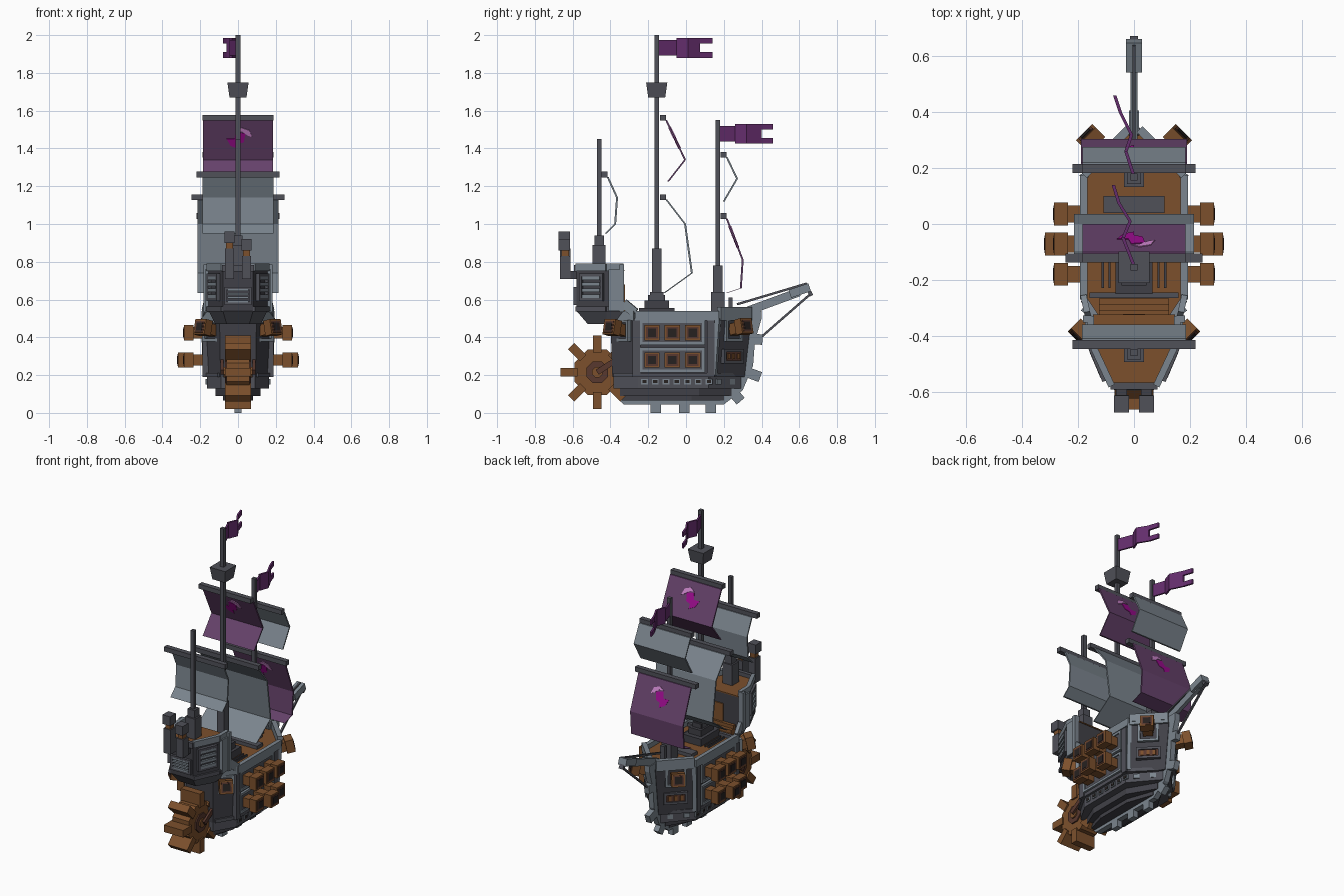
import bpy, bmesh
from math import radians, cos, sin, pi
from mathutils import Matrix, Vector

if "Cube" in bpy.data.objects:
    bpy.data.objects.remove(bpy.data.objects["Cube"])


def material(name, *rgb):
    lin = [((c / 255 + 0.055) / 1.055) ** 2.4 for c in rgb] + [1]
    m = bpy.data.materials.new(name)
    m.use_nodes = True
    m.diffuse_color = lin
    m.node_tree.nodes["Principled BSDF"].inputs["Base Color"].default_value = lin
    return m


dark = material("dark_grey", 64, 64, 71)
mid = material("mid_grey", 80, 81, 89)
light = material("light_grey", 123, 133, 142)
brown = material("wood_brown", 124, 80, 44)
umber = material("dark_brown", 88, 56, 46)
black = material("soot_black", 38, 33, 32)
plum = material("sail_purple", 102, 66, 107)
violet = material("flag_purple", 100, 45, 108)
magenta = material("magenta", 155, 12, 142)
pink = material("pink", 205, 135, 205)
FLIP = Matrix.Scale(-1, 4, (1, 0, 0))


def prism(name, pts, lo, hi, mat, axis="z", m=Matrix(), top=None):
    """Extrude a 2D outline along an axis, optionally to a different top outline."""
    put = {"x": lambda a, b, h: (h, a, b), "z": lambda a, b, h: (a, b, h)}[axis]
    bm = bmesh.new()
    low = [bm.verts.new(m @ Vector(put(a, b, lo))) for a, b in pts]
    high = [bm.verts.new(m @ Vector(put(a, b, hi))) for a, b in top or pts]
    bm.faces.new(low)
    bm.faces.new(high)
    for i in range(len(low)):
        j = (i + 1) % len(low)
        bm.faces.new((low[i], low[j], high[j], high[i]))
    bmesh.ops.recalc_face_normals(bm, faces=bm.faces)
    me = bpy.data.meshes.new(name)
    bm.to_mesh(me)
    bm.free()
    me.materials.append(mat)
    ob = bpy.data.objects.new(name, me)
    bpy.context.collection.objects.link(ob)
    return ob


def box(name, c, size, mat, m=Matrix()):
    x, y, z = (s / 2 for s in size)
    return prism(name, [(-x, -y), (x, -y), (x, y), (-x, y)], -z, z, mat,
                 m=m @ Matrix.Translation(c))


def beam(name, p, q, w, h, mat):
    p, q = Vector(p), Vector(q)
    d = q - p
    m = Matrix.Translation((p + q) / 2) @ d.to_track_quat("Y", "Z").to_matrix().to_4x4()
    return box(name, (0, 0, 0), (w, d.length, h), mat, m)


def mirrored(half):
    return half + [(-x, y) for x, y in reversed(half)]


def place(x, y, z, turn, tilt=0):
    return (Matrix.Translation((x, y, z)) @ Matrix.Rotation(radians(turn), 4, "Z")
            @ Matrix.Rotation(radians(-tilt), 4, "Y"))


def rail(name, pts, w, z, h, mat):
    for (a, b), (c, d) in zip(pts, pts[1:]):
        for s in (-1, 1):
            beam(name, (s * a, b, z), (s * c, d, z), w, h, mat)


def plan(w, bow, stern):
    return mirrored([(w * 0.55, stern), (w, stern + 0.13), (w, bow - 0.17), (0.02, bow)])


# Hull: stepped bottom, belt, main body
prism("hull_bottom", plan(0.08, 0.2, -0.34), 0.065, 0.1, dark)
prism("hull_bilge", plan(0.12, 0.24, -0.36), 0.09, 0.135, dark)
prism("hull_belt", plan(0.165, 0.29, -0.385), 0.13, 0.2, mid)
hull_top = plan(0.178, 0.345, -0.4)
prism("hull_body", plan(0.168, 0.31, -0.39), 0.19, 0.5, dark, top=hull_top)
prism("main_deck", plan(0.172, 0.33, -0.39), 0.5, 0.508, brown)
gunwale = [(0.1, -0.39), (0.18, -0.27), (0.18, 0.175), (0.02, 0.34)]
rail("gunwale", gunwale, 0.026, 0.515, 0.05, light)
rail("bow_rail", gunwale[2:], 0.03, 0.535, 0.05, light)
rail("lower_wale", [(0.1, -0.38), (0.17, -0.26), (0.17, 0.14), (0.02, 0.29)], 0.02, 0.2, 0.022, mid)

# Keel, stem and keel teeth
prism("keel", [(-.4, .12), (-.33, .045), (.2, .045), (.3, .12), (.355, .25), (.365, .38),
               (.4, .5), (.4, .54), (.32, .54), (.3, .25), (.25, .14), (.19, .08), (-.3, .08)],
      -0.018, 0.018, light, "x")
for y, z, a in [(-.16, .03, 0), (-.01, .03, 0), (.13, .03, 0), (.27, .085, 40), (.365, .2, 70), (.375, .39, 85)]:
    m = Matrix.Translation((0, y, z)) @ Matrix.Rotation(radians(a), 4, "X")
    box("keel_tooth", (0, 0, 0), (0.036, 0.055, 0.06), light, m)


def cannon(m, reach=0.1):
    stem = reach - 0.05
    box("cannon_neck", (stem / 2, 0, 0), (stem, 0.06, 0.06), brown, m)
    box("cannon_head", (stem + 0.025, 0, 0), (0.05, 0.082, 0.082), brown, m)
    box("cannon_rim", (reach, 0, 0), (0.004, 0.062, 0.062), umber, m)
    box("cannon_bore", (reach + 0.001, 0, 0), (0.006, 0.044, 0.044), black, m)


def frame(name, m, w, h, mat, t=0.016):
    for s in (-1, 1):
        box(name, (0, 0, s * h / 2), (t, w + 0.015, 0.015), mat, m)
        box(name, (0, s * w / 2, 0), (t, 0.015, h), mat, m)


def louvre(m, w, h):
    frame("louvre_frame", m, w, h, mid, 0.02)
    for i in range(4):
        box("louvre_slat", (0.004, 0, (i - 1.5) * h / 4), (0.014, w * 0.85, h / 7), light, m)


for flip in (Matrix(), FLIP):
    # Broadside cannons and their frames
    for z in (0.425, 0.28):
        side = flip @ Matrix.Translation((0.178, -0.072, z))
        box("gun_panel", (-0.004, 0, 0), (0.016, 0.32, 0.12), mid, side)
        frame("gun_frame", side, 0.33, 0.115, light, 0.022)
        for y in (-0.108, 0, 0.108):
            cannon(side @ Matrix.Translation((0, y, 0)), 0.14 if z < 0.3 and y == 0 else 0.108)
    for y in (-0.262, 0.13):
        box("hull_post", (0.172, y, 0.345), (0.03, 0.04, 0.31), mid, flip)
    # Belt ports
    for i in range(7):
        box("belt_port", (0.165, -0.22 + i * 0.057, 0.165), (0.012, 0.035, 0.028), light, flip)
        box("belt_port_hole", (0.168, -0.22 + i * 0.057, 0.165), (0.01, 0.023, 0.016), black, flip)
    # Bow panel: cannon, grille and trim
    bow = flip @ place(0.1, 0.25, 0.44, 45)
    frame("bow_gun_frame", bow, 0.11, 0.11, light, 0.024)
    cannon(flip @ place(0.1, 0.25, 0.44, 45, 12), 0.105)
    grille = flip @ place(0.095, 0.245, 0.3, 45)
    frame("bow_grille_frame", grille, 0.13, 0.06, mid, 0.03)
    box("bow_grille", (0, 0, 0), (0.014, 0.12, 0.05), umber, grille)
    for y in (-0.036, 0, 0.036):
        box("bow_grille_bar", (0.006, y, 0), (0.014, 0.018, 0.03), brown, grille)
    beam("bow_corner", (0.17, 0.15, 0.2), (0.18, 0.17, 0.5), 0.024, 0.024, light)
    for y in (-0.05, 0.05):
        box("bow_belt_port", (0, y, 0), (0.012, 0.035, 0.028), light, flip @ place(0.09, 0.207, 0.165, 45))
    # Stern quarter cannon
    cannon(flip @ place(0.13, -0.335, 0.435, -45, 12), 0.105)
    frame("stern_gun_frame", flip @ place(0.137, -0.335, 0.435, -53), 0.1, 0.1, light, 0.024)

    # Stern cabin sides
    louvre(flip @ place(0.13, -0.5, 0.665, -23), 0.12, 0.13)
    box("cabin_bulwark", (0.165, -0.37, 0.65), (0.022, 0.08, 0.22), light, flip)
    box("cabin_post", (0.167, -0.34, 0.66), (0.03, 0.025, 0.25), light, flip)
    beam("bulwark_step", (0.165, -0.33, 0.58), (0.178, -0.27, 0.53), 0.022, 0.05, light)

# Bow corner and bulwark steps on the opposite side
beam("bow_corner", (-0.17, 0.15, 0.2), (-0.18, 0.17, 0.5), 0.024, 0.024, light)
beam("bulwark_step", (-0.165, -0.33, 0.58), (-0.178, -0.27, 0.53), 0.022, 0.05, light)

# Stern cabin
cabin = [(0.08, -0.58), (0.155, -0.42), (0.155, -0.33)]
small = [(0.06, -0.52), (0.12, -0.42), (0.12, -0.33)]
prism("cabin_base", mirrored(small), 0.47, 0.54, mid, top=mirrored(cabin))
prism("cabin_body", mirrored(cabin), 0.54, 0.75, dark)
prism("cabin_deck", mirrored([(x * 0.95, y + 0.005) for x, y in cabin]), 0.75, 0.757, brown)
rail("cabin_rail", cabin, 0.024, 0.77, 0.04, light)
rail("cabin_sill", cabin, 0.024, 0.55, 0.025, mid)
box("stern_rail", (0, -0.58, 0.765), (0.17, 0.024, 0.035), mid)
louvre(place(0, -0.585, 0.62, -90), 0.13, 0.08)
box("cabin_door", (0, -0.328, 0.6), (0.08, 0.01, 0.16), brown)
for i in range(3):
    box("stair", (0, -0.322 + i * 0.022, 0.535 - i * 0.012), (0.25, 0.024, 0.06 - i * 0.02), brown)
box("deck_beam", (0, -0.255, 0.515), (0.32, 0.02, 0.03), mid)

# Stern chimneys
for x, top in ((-0.045, 0.96), (0.045, 0.92)):
    box("chimney", (x, -0.64, (0.71 + top - 0.09) / 2), (0.05, 0.055, top - 0.8), mid)
    box("chimney_neck", (x, -0.64, top - 0.07), (0.035, 0.04, 0.06), brown)
    box("chimney_cap", (x, -0.645, top - 0.03), (0.055, 0.06, 0.06), mid)
    box("chimney_bracket", (x, -0.6, 0.73), (0.04, 0.06, 0.04), dark)

# Paddle wheel
hub = Matrix.Translation((0, -0.47, 0.215))


def octagon(r):
    return [(r * cos(pi / 8 + i * pi / 4), r * sin(pi / 8 + i * pi / 4)) for i in range(8)]


for name, r, half, mat in (("wheel_drum", 0.13, 0.06, brown), ("wheel_plate", 0.062, 0.068, umber),
                           ("wheel_axle", 0.03, 0.076, brown)):
    prism(name, octagon(r), -half, half, mat, "x", hub)
for i in range(8):
    box("wheel_paddle", (0, 0, 0.15), (0.14, 0.046, 0.09), brown, hub @ Matrix.Rotation(i * pi / 4, 4, "X"))
for x in (-0.085, 0.085):
    beam("wheel_strut", (x, -0.47, 0.215), (x, -0.37, 0.28), 0.014, 0.03, umber)

# Masts: y, foot, thick top, top
for y, foot, thick, top in ((-0.155, 0.5, 0.87, 2.0), (0.168, 0.5, 0.78, 1.55), (-0.46, 0.75, 0.94, 1.45)):
    box("mast", (0, y, (foot + top) / 2), (0.024, 0.024, top - foot), mid)
    box("mast_sleeve", (0, y, (foot + thick) / 2), (0.05, 0.05, thick - foot), mid)
    box("mast_collar", (0, y, foot + 0.07), (0.07, 0.07, 0.14), mid)
for w, z in ((0.19, 0.53), (0.13, 0.57), (0.09, 0.6)):
    box("main_mast_step", (0, -0.155, z), (w * 0.7, w, 0.05), dark)
nest = [(-.045, -.045), (.045, -.045), (.045, .045), (-.045, .045)]
prism("crows_nest", nest, 1.67, 1.75, mid, m=Matrix.Translation((0, -0.155, 0)),
      top=[(x * 1.25, y * 1.25) for x, y in nest])

# Deck fittings
box("deck_hatch", (0, 0.07, 0.515), (0.22, 0.06, 0.03), mid)
for x in (-0.1, 0.1):
    for d in (-0.012, 0.012):
        box("deck_track", (x + d, -0.15, 0.513), (0.008, 0.16, 0.015), dark)
box("bow_bitt", (0, 0.235, 0.56), (0.03, 0.02, 0.1), mid)


def sail(name, pts, half, yard, mat, emblem=False):
    prism(name, pts + [(y - 0.01, z) for y, z in reversed(pts)], -half, half, mat, "x")
    y, z = pts[0]
    box(name + "_yard", (0, y - 0.022, z + 0.012), (2 * yard, 0.032, 0.03), mid)
    if emblem:
        up = Vector((0, y, z)) - Vector((0, *pts[1]))
        c = Vector((0, y - 0.005, z)) - up * 0.46
        up.normalize()
        m = Matrix((Vector((1, 0, 0)), up, Vector((1, 0, 0)).cross(up))).transposed().to_4x4()
        m.translation = c
        prism("emblem_body", [(-.06, 0), (-.02, .0), (-.01, .04), (.04, .03), (.03, -.02), (.0, -.03),
                              (.0, -.06), (-.04, -.04)], -0.007, 0.007, magenta, m=m)
        prism("emblem_crest", [(-.01, .045), (.02, .065), (.06, .05), (.075, .01), (.05, .02), (.02, .045)],
              -0.008, 0.008, pink, m=m)


# Sails
sail("main_topsail", [(-.1, 1.55), (0, 1.34), (-.09, 1.225)], 0.185, 0.187, plum, True)
sail("main_sail", [(-.1, 1.13), (0, 1.0), (.036, .74), (-.11, .635)], 0.215, 0.245, light)
sail("fore_topsail", [(.22, 1.355), (.275, 1.24), (.205, 1.12)], 0.185, 0.187, light)
sail("fore_sail", [(.22, 1.03), (.305, .81), (.295, .66), (.22, .635)], 0.19, 0.22, plum, True)
sail("mizzen_sail", [(-.41, 1.25), (-.36, 1.14), (-.37, 1.0), (-.42, .95)], 0.187, 0.22, light)


def flag(name, pts, z, h):
    def strip(p, lo, hi):
        prism(name, p + [(x + 0.012, y) for x, y in reversed(p)], lo, hi, violet)
    strip(pts[:4], z + 0.012, z + h - 0.012)
    strip(pts[1:], z, z + 0.03)
    strip(pts[1:], z + h - 0.03, z + h)


# Flags
flag("main_flag", [(-.006, -.15), (-.045, -.05), (-.02, .01), (-.06, .075), (-.08, .14)], 1.88, 0.105)
flag("fore_flag", [(-.006, .17), (-.035, .26), (-.015, .32), (-.055, .4), (-.075, .46)], 1.425, 0.105)

# Bowsprit and stays
beam("bowsprit", (0, 0.3, 0.53), (0, 0.6, 0.64), 0.024, 0.045, light)
beam("bowsprit_head", (0, 0.55, 0.63), (0, 0.655, 0.665), 0.056, 0.045, light)
beam("bowsprit_tip", (0, 0.635, 0.675), (0, 0.665, 0.62), 0.03, 0.02, mid)
beam("upper_stay", (0, 0.27, 0.575), (0, 0.64, 0.685), 0.012, 0.012, mid)
beam("lower_stay", (0, 0.66, 0.63), (0, 0.385, 0.39), 0.012, 0.012, mid)
